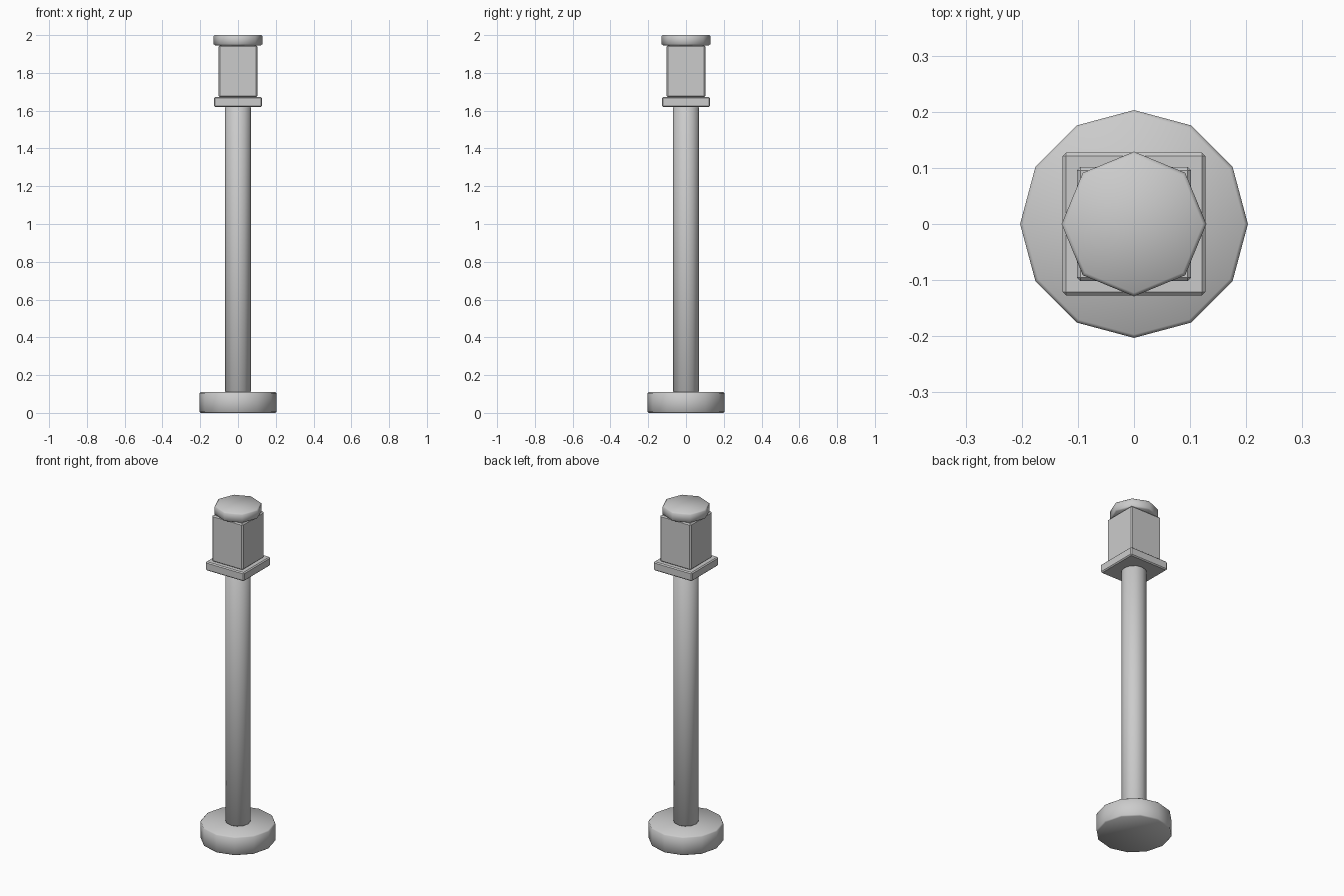
import bpy, math

if "Cube" in bpy.data.objects:
    bpy.data.objects.remove(bpy.data.objects["Cube"])


def finish(ob, name, bevel, angle):
    ob.name = name
    mod = ob.modifiers.new("edge_bevel", 'BEVEL')
    mod.width = bevel
    mod.segments = 1
    mod.limit_method = 'ANGLE'
    mod.angle_limit = math.radians(60)
    bpy.ops.object.modifier_apply(modifier=mod.name)
    bpy.ops.object.shade_smooth_by_angle(angle=math.radians(angle))


def prism(name, sides, radius, z0, z1, bevel):
    bpy.ops.mesh.primitive_cylinder_add(vertices=sides, radius=radius, depth=z1 - z0,
                                        location=(0, 0, (z0 + z1) / 2))
    finish(bpy.context.object, name, bevel, 50)


def block(name, half, z0, z1, bevel):
    bpy.ops.mesh.primitive_cube_add(size=1, location=(0, 0, (z0 + z1) / 2))
    ob = bpy.context.object
    ob.scale = (half * 2, half * 2, z1 - z0)
    bpy.ops.object.transform_apply(location=False, rotation=False, scale=True)
    finish(ob, name, bevel, 30)


# Twelve-sided foot and round post
prism("base", 12, 0.203, 0.0, 0.11, 0.006)
prism("post", 12, 0.069, 0.11, 1.62, 0.005)

# Square collar and lamp housing
block("collar", 0.127, 1.62, 1.672, 0.006)
block("lamp_housing", 0.102, 1.67, 1.946, 0.007)

# Eight-sided cap
prism("cap", 8, 0.129, 1.946, 2.0, 0.006)
